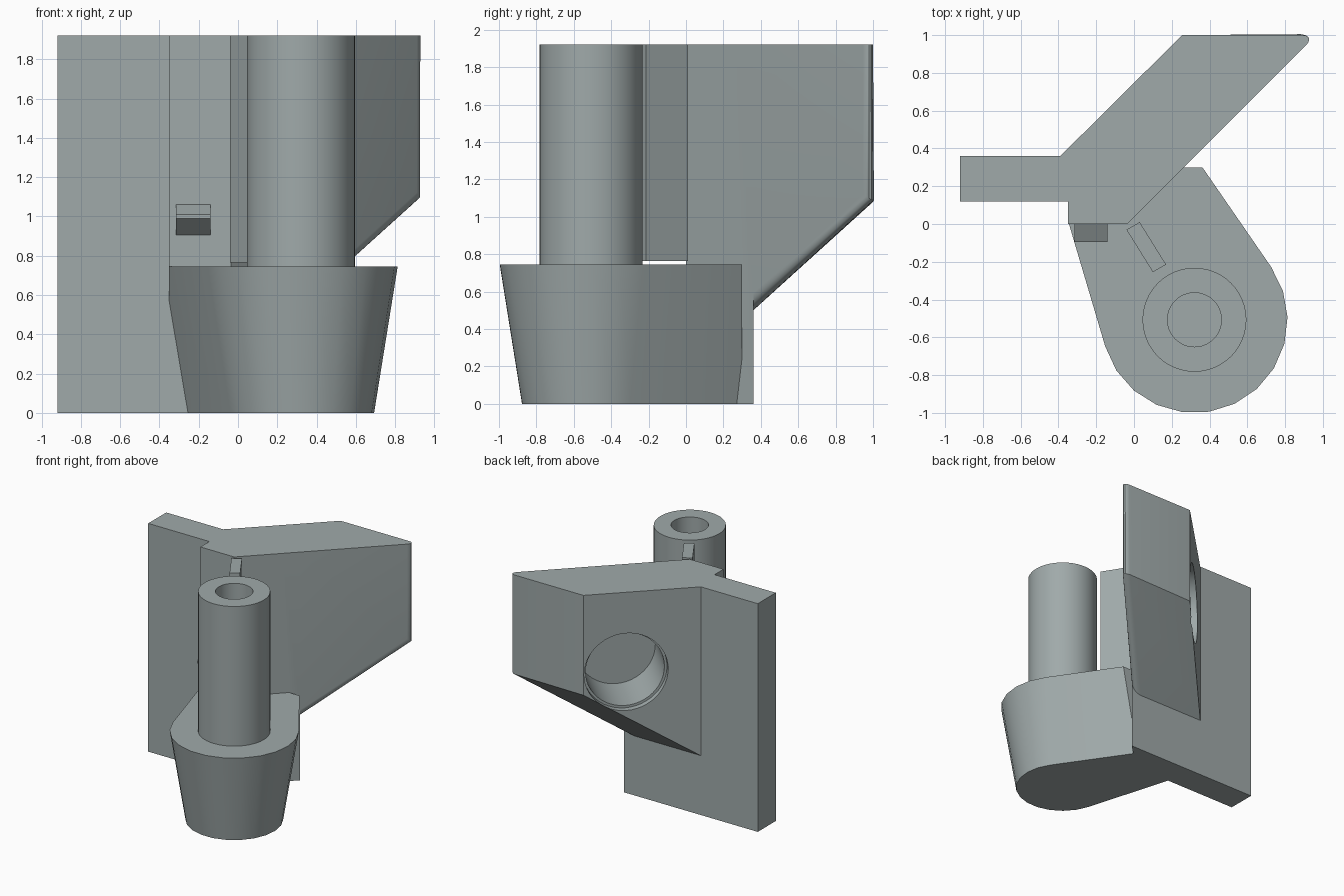
import bpy, bmesh, math
from mathutils import Vector, Matrix

if "Cube" in bpy.data.objects:
    bpy.data.objects.remove(bpy.data.objects["Cube"])

H, BASE_H = 1.92, 0.745
POST = Vector((0.32, -0.507))

grey = bpy.data.materials.new("blue_grey")
grey.diffuse_color = (0.35, 0.40, 0.40, 1)
grey.use_nodes = True
grey.node_tree.nodes["Principled BSDF"].inputs["Base Color"].default_value = grey.diffuse_color


def finish(name, bm):
    bmesh.ops.recalc_face_normals(bm, faces=bm.faces)
    mesh = bpy.data.meshes.new(name)
    bm.to_mesh(mesh)
    bm.free()
    mesh.materials.append(grey)
    ob = bpy.data.objects.new(name, mesh)
    bpy.context.collection.objects.link(ob)
    return ob


def loft(bottom, top):
    """Solid between two matching rings of 3D points."""
    bm = bmesh.new()
    a = [bm.verts.new(p) for p in bottom]
    b = [bm.verts.new(p) for p in top]
    bm.faces.new(a)
    bm.faces.new(b)
    n = len(a)
    for i in range(n):
        j = (i + 1) % n
        bm.faces.new((a[i], a[j], b[j], b[i]))
    return bm


def prism(name, outline, z0, z1):
    return finish(name, loft([(x, y, z0) for x, y in outline],
                             [(x, y, z1) for x, y in outline]))


def cylinder(name, r, depth, matrix, segs=48):
    bm = bmesh.new()
    bmesh.ops.create_cone(bm, cap_ends=True, segments=segs, radius1=r, radius2=r,
                          depth=depth, matrix=matrix)
    return finish(name, bm)


def boolean(ob, other, op):
    m = ob.modifiers.new(op.lower(), 'BOOLEAN')
    m.operation, m.solver, m.object = op, 'EXACT', other
    bpy.context.view_layer.objects.active = ob
    bpy.ops.object.modifier_apply(modifier=m.name)
    bpy.data.objects.remove(other)


# Upright plate with its right end cut at 45 degrees, and the step above the base
bracket = prism("bracket", [(-0.92, 0.12), (0.085, 0.12), (0.325, 0.36), (-0.92, 0.36)], 0, H)
step = prism("step", [(-0.35, 0.0), (-0.035, 0.0), (0.225, 0.26), (-0.35, 0.26)], BASE_H - 0.1, H)

# Angled arm with a sloping underside, rounded along its outer edges
arm_outline = [(-0.39, 0.36), (0.255, 1.0), (0.965, 1.0), (0.325, 0.36)]
bm = loft([(x, y, 0.5 + 0.906 * (y - 0.36)) for x, y in arm_outline],
          [(x, y, H) for x, y in arm_outline])
bm.verts.ensure_lookup_table()
v = bm.verts
edges = [bm.edges.get((v[2], v[6])), bm.edges.get((v[2], v[3]))]
bmesh.ops.bevel(bm, geom=edges, offset=0.077, segments=5, profile=0.5,
                affect='EDGES', clamp_overlap=True)
arm = finish("arm", bm)


# Tapered base: rounded nose with two straight sides running into the plate
def base_ring(r, z, back=0.30):
    a0, a1 = math.radians(34.6), math.radians(-163.5)
    pts = [POST + r * Vector((math.cos(a), math.sin(a)))
           for a in (a0 + (a1 - a0) * i / 12 for i in range(13))]

    def extend(p, a):
        return Vector((p.x - (back - p.y) * math.tan(a), back))
    ring = [extend(pts[0], a0)] + pts + [extend(pts[-1], a1)]
    return [(p.x, p.y, z) for p in ring]


bm = loft(base_ring(0.373, 0), base_ring(0.493, BASE_H))
cut = bmesh.ops.bisect_plane(bm, geom=bm.verts[:] + bm.edges[:] + bm.faces[:],
                             plane_co=(-0.35, 0, 0), plane_no=(-1, 0, 0), clear_outer=True)
bmesh.ops.holes_fill(bm, edges=[e for e in bm.edges if e.is_boundary])
base = finish("base", bm)

# The step must not hang below the base top where the base tapers inward
trim = prism("trim", [(-1, -1), (1, -1), (1, 0.12), (-1, 0.12)], 0, BASE_H)
boolean(step, trim, 'DIFFERENCE')
for part in (step, arm, base):
    boolean(bracket, part, 'UNION')

# Stepped round recess in the back face of the arm
axis = Vector((-1, 1, 0)).normalized()
centre = Vector((0.02, 0.767, 1.25))
turn = axis.to_track_quat('Z', 'Y').to_matrix().to_4x4()
for r, depth in ((0.325, 0.05), (0.305, 0.45)):
    mid = centre + axis * (0.1 - depth) / 2
    cutter = cylinder("recess_cutter", r, depth + 0.1, Matrix.Translation(mid) @ turn)
    boolean(bracket, cutter, 'DIFFERENCE')

# Hollow post standing on the base
post = cylinder("post", 0.275, H - BASE_H,
                Matrix.Translation((POST.x, POST.y, (H + BASE_H) / 2)))
bore = cylinder("bore_cutter", 0.143, H - BASE_H,
                Matrix.Translation((POST.x, POST.y, (H + BASE_H) / 2 + 0.02)))
boolean(post, bore, 'DIFFERENCE')

# Thin rib between post and wall
rib = prism("rib", [(-0.04, -0.03), (0.03, 0.01), (0.17, -0.215), (0.10, -0.255)], 0.765, H)

# Small wedge catch on the front of the step
profile = [(0.0, 1.06), (-0.095, 1.01), (-0.095, 0.99), (0.0, 0.905)]
catch = finish("catch", loft([(-0.315, y, z) for y, z in profile],
                             [(-0.14, y, z) for y, z in profile]))

# Smooth the round surfaces, keep hard edges
bpy.ops.object.select_all(action='DESELECT')
for ob in (bracket, post):
    ob.select_set(True)
bpy.context.view_layer.objects.active = bracket
bpy.ops.object.shade_smooth_by_angle(angle=math.radians(30))
